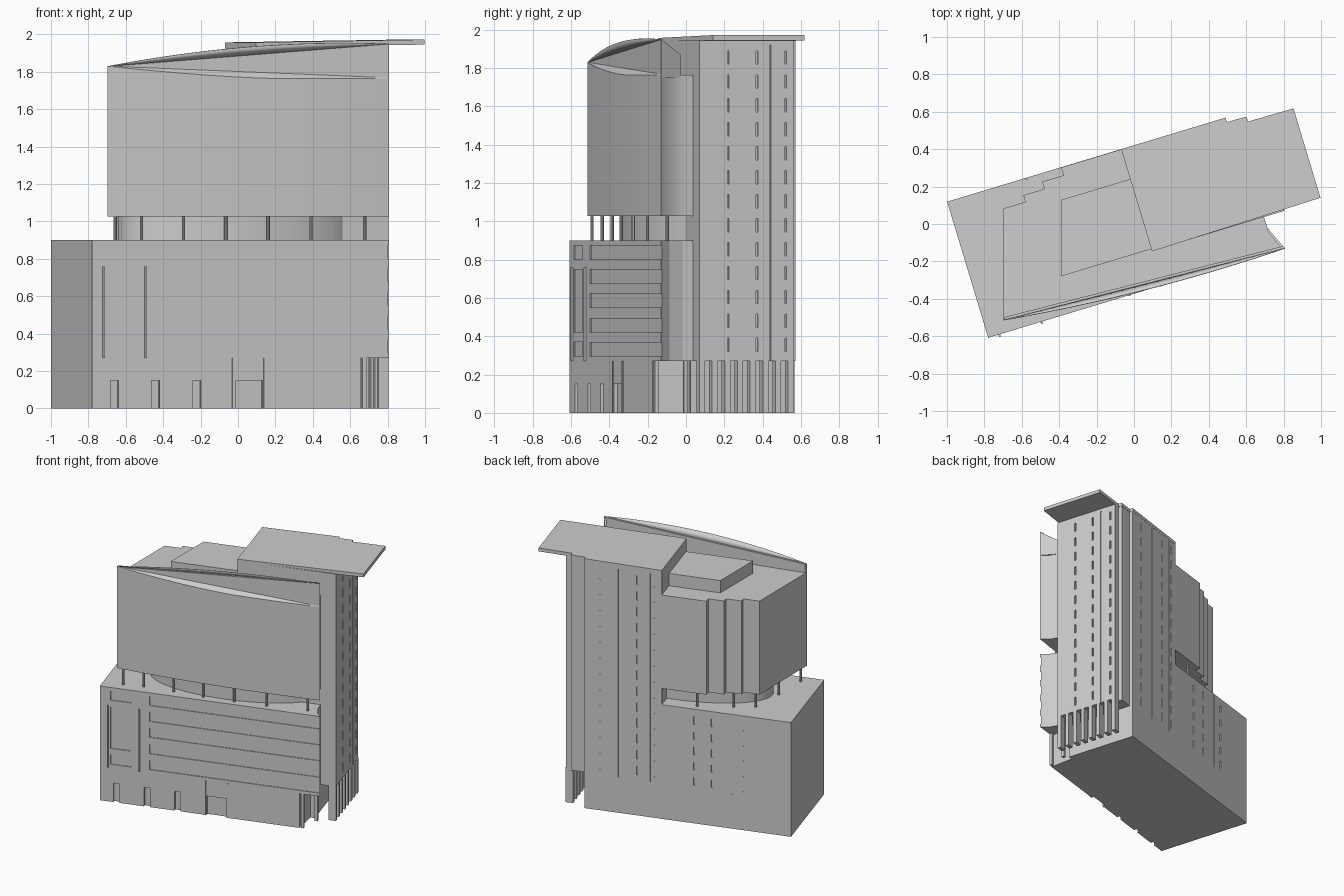
import bpy, bmesh, math
from mathutils import Vector

cube = bpy.data.objects.get("Cube")
if cube:
    bpy.data.objects.remove(cube)

ANG = math.radians(16.8)      # plan rotation of the whole building
CA, SA = math.cos(ANG), math.sin(ANG)

mat = bpy.data.materials.new("concrete_grey")
mat.use_nodes = True
GREY = (0.61, 0.61, 0.61, 1)
mat.diffuse_color = GREY
mat.node_tree.nodes["Principled BSDF"].inputs["Base Color"].default_value = GREY


def place(u, v, z):
    """Building axes (u along the front, v to the back) to world."""
    return Vector((u * CA - v * SA, u * SA + v * CA, z))


def height(h, u, v):
    return h(u, v) if callable(h) else h


def add_prism(bm, pts, z0, z1):
    lo = [bm.verts.new(place(u, v, height(z0, u, v))) for u, v in pts]
    hi = [bm.verts.new(place(u, v, height(z1, u, v))) for u, v in pts]
    bm.faces.new(lo[::-1])
    bm.faces.new(hi)
    n = len(pts)
    for i in range(n):
        j = (i + 1) % n
        bm.faces.new((lo[i], lo[j], hi[j], hi[i]))


def rect(u0, u1, v0, v1):
    return [(u0, v0), (u1, v0), (u1, v1), (u0, v1)]


def finish(bm, name):
    bmesh.ops.recalc_face_normals(bm, faces=bm.faces)
    me = bpy.data.meshes.new(name)
    bm.to_mesh(me)
    bm.free()
    me.materials.append(mat)
    ob = bpy.data.objects.new(name, me)
    bpy.context.collection.objects.link(ob)
    return ob


def prisms(name, items):
    """One object from (outline, bottom, top) items."""
    bm = bmesh.new()
    for pts, z0, z1 in items:
        add_prism(bm, pts, z0, z1)
    return finish(bm, name)


def sheet(name, rows):
    """Surface lofted through rows of (u, v, z) points."""
    bm = bmesh.new()
    grid = [[bm.verts.new(place(*p)) for p in row] for row in rows]
    for a, b in zip(grid, grid[1:]):
        for i in range(len(a) - 1):
            bm.faces.new((a[i], a[i + 1], b[i + 1], b[i]))
    bmesh.ops.remove_doubles(bm, verts=bm.verts, dist=1e-5)
    return finish(bm, name)


def carve(ob, name, items):
    cutter = prisms(name, items)
    cutter.hide_render = True
    mod = ob.modifiers.new("recesses", 'BOOLEAN')
    mod.operation = 'DIFFERENCE'
    mod.solver = 'EXACT'
    mod.object = cutter
    bpy.context.view_layer.update()
    me = bpy.data.meshes.new_from_object(
        ob.evaluated_get(bpy.context.evaluated_depsgraph_get()))
    ob.modifiers.clear()
    ob.data = me
    bpy.data.objects.remove(cutter)


# Podium with a hollowed right end
FRONT, BACK = -0.357, 0.403
END = [(0.735, FRONT), (0.697, -0.30), (0.677, -0.224), (0.675, -0.14)]
podium = prisms("podium", [([(-0.922, FRONT)] + END +
                            [(0.06, -0.14), (0.06, BACK), (-0.922, BACK)], 0.27, 0.90)])
cuts = []
for z in (0.295, 0.42, 0.55, 0.675, 0.80):           # front window strips
    cuts.append((rect(-0.547, 0.80, FRONT - 0.05, FRONT + 0.006), z, z + 0.073))
for z0, z1 in ((0.295, 0.37), (0.42, 0.748), (0.80, 0.873)):
    cuts.append((rect(-0.84, -0.685, FRONT - 0.05, FRONT + 0.006), z0, z1))
for i in range(5):                                   # back window slits
    for u in (-0.57, -0.33, -0.20):
        z = 0.30 + i * 0.12
        cuts.append((rect(u, u + 0.01, BACK - 0.008, BACK + 0.05), z, z + 0.06))
cuts.append((rect(-0.485, -0.477, BACK - 0.008, BACK + 0.05), 0.2, 0.95))
carve(podium, "podium_cutter", cuts)

# Ground floor with door niches
ground = prisms("ground_floor", [([(-0.922, FRONT), (0.58, FRONT), (0.60, -0.14),
                                   (0.06, -0.14), (0.06, BACK), (-0.922, BACK)], 0, 0.27)])
carve(ground, "niche_cutter",
      [(rect(a, b, FRONT - 0.05, FRONT + 0.02), -0.05, 0.15)
       for a, b in ((-0.82, -0.775), (-0.59, -0.545), (-0.36, -0.315), (-0.12, 0.03))])
prisms("entrance_frame", [(rect(-0.14, -0.125, FRONT - 0.004, FRONT + 0.01), 0, 0.27),
                          (rect(0.035, 0.05, FRONT - 0.004, FRONT + 0.01), 0, 0.27)])
prisms("facade_fins", [(rect(u - 0.005, u + 0.005, FRONT - 0.012, FRONT + 0.01), 0.27, 0.76)
                       for u in (-0.86, -0.625)])
prisms("corner_columns", [(rect(u - 0.011, u + 0.011, v - 0.011, v + 0.011), 0, 0.28)
                          for u, v in ((0.60, -0.343), (0.655, -0.20))])

# Tower: upper shaft, set-back foot and piers
SIDE = 0.79
tower = prisms("tower", [([(0.05, -0.165), (SIDE, -0.165), (SIDE, 0.347), (0.74, 0.347),
                           (0.74, 0.375), (0.632, 0.375), (0.632, 0.402), (0.05, 0.402)],
                          0.27, 1.945)])
cuts = []
for i in range(13):
    z = 0.32 + i * 0.125
    for v in (-0.013, 0.144, 0.30):                  # right window slits
        cuts.append((rect(SIDE - 0.012, 0.9, v, v + 0.01), z, z + 0.07))
    for u in (0.10, 0.23, 0.51):                     # back window slits
        cuts.append((rect(u, u + 0.01, 0.394, 0.45), z, z + 0.07))
cuts.append((rect(SIDE - 0.008, 0.9, 0.218, 0.226), 0.2, 1.92))
for u in (0.13, 0.37):                               # full-height joints
    cuts.append((rect(u, u + 0.008, 0.394, 0.45), 0.2, 1.92))
carve(tower, "tower_cutter", cuts)
prisms("tower_foot", [(rect(0.05, 0.632, -0.165, 0.402), 0, 0.28)])
prisms("tower_piers", [(rect(0.735, SIDE, -0.165 + i * 0.069, -0.135 + i * 0.069), 0, 0.275)
                       for i in range(8)])


# Tower roof slab, tilted slightly upward to the right
def slab_z(u, v):
    return 1.93 + 0.016 * (u - 0.05)


prisms("tower_roof", [([(0.05, -0.168), (0.05, -0.15), (0.05, 0.403), (0.632, 0.403),
                        (0.634, 0.378), (0.74, 0.376), (0.743, 0.348), (0.995, 0.345),
                        (0.995, -0.154)],
                       slab_z, lambda u, v: slab_z(u, v) + 0.027)])

# Oval drum and slim columns between podium and upper block
N = 64
prisms("oval_lobby", [([(0.65 * math.cos(a), 0.29 * math.sin(a)) for a in
                        (2 * math.pi * i / N for i in range(N))], 0.89, 1.04)])
spots = [(-0.77, -0.28), (-0.62, -0.27), (-0.39, -0.285), (-0.16, -0.305),
         (0.075, -0.31), (0.315, -0.305), (0.62, -0.29),
         (-0.69, -0.02), (-0.60, 0.23), (-0.45, 0.28), (-0.20, 0.35)]
prisms("slim_columns", [([(u + 0.009 * math.cos(k * math.pi / 5),
                           v + 0.009 * math.sin(k * math.pi / 5)) for k in range(10)],
                         0.89, 1.04) for u, v in spots])

# Upper block: bowed front, slanted left wall, stepped back corner
L, R = Vector((-0.815, -0.29)), Vector((0.735, -0.357))
SEG = 24
STEPS = [i / SEG for i in range(SEG + 1)]
chord = [L.lerp(R, t) for t in STEPS]
arc = [(p.x, p.y - 0.03 * 4 * t * (1 - t)) for p, t in zip(chord, STEPS)]
prisms("upper_block", [(arc + END[1:] + [
    (0.06, -0.14), (0.06, 0.402), (-0.286, 0.402), (-0.286, 0.358), (-0.405, 0.358),
    (-0.405, 0.318), (-0.522, 0.318), (-0.522, 0.281), (-0.645, 0.281)], 1.027, 1.763)])

# Sloping ledge that sweeps up to the left corner
sheet("front_ledge", [
    [(*p, 1.75) for p in arc],
    [(*p, 1.764 + 0.066 * max(0, 1 - t / 0.6) ** 1.5) for p, t in zip(arc, STEPS)],
    [(*p, 1.83 - 0.062 * t) for p, t in zip(chord, STEPS)]])


# Rising parapet behind the ledge, with its return at the right end
def crest(u, v):
    return 1.83 + 0.12 * (u - L.x) / (R.x - L.x)


prisms("parapet", [([(L.x, L.y), (R.x, R.y), (R.x - 0.01, R.y + 0.014),
                     (L.x + 0.01, L.y + 0.014)], 1.75, crest)])
prisms("parapet_return", [([(0.735, -0.357), (0.68, -0.235), (0.668, -0.235), (0.72, -0.357)],
                           1.75, lambda u, v: 1.95 if v < -0.3 else 1.87)])

# Thin flared eave from the parapet crest out to the bowed front
eave = sheet("flared_eave", [
    [(*p, 1.83 + 0.12 * t) for p, t in zip(chord, STEPS)],
    [(*p, 1.83 + 0.12 * t + 0.044 * 4 * t * (1 - t)) for p, t in zip(arc, STEPS)]])
eave.modifiers.new("thickness", 'SOLIDIFY').thickness = 0.003

# Plant room on the low roof
prisms("plant_room", [([(-0.454, -0.155), (0.06, -0.155), (0.06, 0.236), (-0.336, 0.236)],
                       1.75, 1.86)])

# Smooth only the curved walls
bpy.ops.object.select_all(action='DESELECT')
for name in ("oval_lobby", "upper_block", "front_ledge", "flared_eave", "slim_columns"):
    ob = bpy.data.objects[name]
    ob.select_set(True)
    bpy.context.view_layer.objects.active = ob
bpy.ops.object.shade_smooth_by_angle(angle=math.radians(20))
